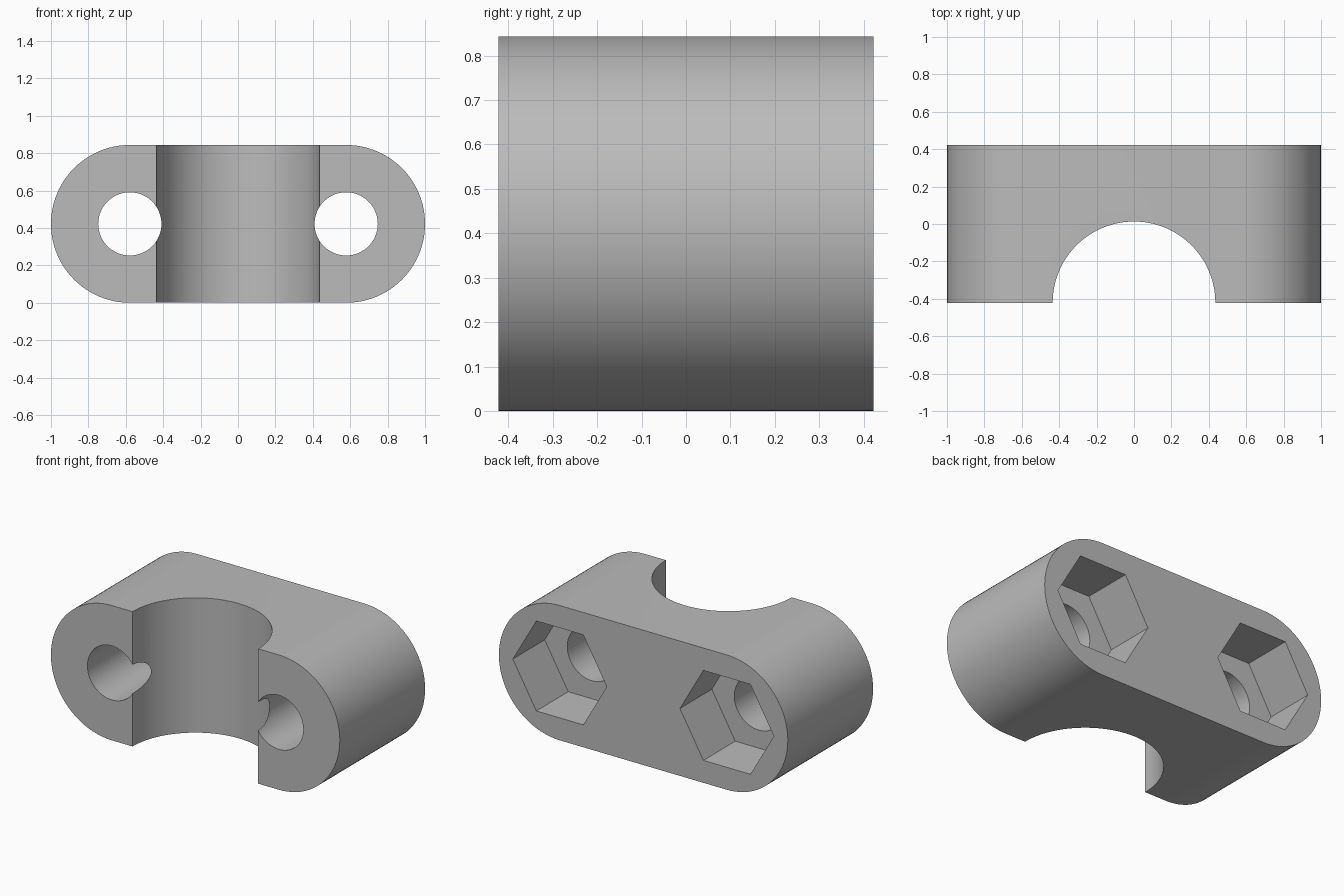
import bpy, bmesh
from math import pi, sin, cos, radians
from mathutils import Matrix

if "Cube" in bpy.data.objects:
    bpy.data.objects.remove(bpy.data.objects["Cube"], do_unlink=True)

R = 0.4217            # end radius, half height and half depth
BOLT_X = 1 - R        # bolt axis offset
SEG = 96

grey = bpy.data.materials.new("plain_grey")
grey.use_nodes = True
grey.diffuse_color = (0.5, 0.5, 0.5, 1)
grey.node_tree.nodes["Principled BSDF"].inputs["Base Color"].default_value = (0.5, 0.5, 0.5, 1)


def add_object(name, bm):
    bmesh.ops.recalc_face_normals(bm, faces=bm.faces)
    mesh = bpy.data.meshes.new(name)
    bm.to_mesh(mesh)
    bm.free()
    mesh.materials.append(grey)
    obj = bpy.data.objects.new(name, mesh)
    bpy.context.collection.objects.link(obj)
    return obj


def cutter(name, radius, sides, length, centre, along_y=True):
    bm = bmesh.new()
    turn = Matrix.Rotation(pi / 2, 4, 'X') if along_y else Matrix.Identity(4)
    bmesh.ops.create_cone(bm, cap_ends=True, segments=sides, radius1=radius,
                          radius2=radius, depth=length,
                          matrix=Matrix.Translation(centre) @ turn @ Matrix.Rotation(pi / 2, 4, 'Z'))
    return add_object(name, bm)


# Clamp body: round-ended profile pushed from front to back
bm = bmesh.new()
half = SEG // 2
profile = []
for side in (1, -1):
    for i in range(half + 1):
        a = -pi / 2 + pi * i / half
        profile.append(bm.verts.new((side * (BOLT_X + R * cos(a)), -R, R + side * R * sin(a))))
face = bm.faces.new(profile)
pushed = bmesh.ops.extrude_face_region(bm, geom=[face])["geom"]
bmesh.ops.translate(bm, vec=(0, 2 * R, 0),
                    verts=[v for v in pushed if isinstance(v, bmesh.types.BMVert)])
body = add_object("clamp_body", bm)

# Half-round saddle, then a bolt hole and a hexagonal nut pocket on each side
POCKET = 0.315
cutters = [cutter("saddle_cutter", 0.435, SEG, 2, (0, -R, R), along_y=False)]
for label, side in (("left", 1), ("right", -1)):
    x = side * BOLT_X
    cutters.append(cutter(label + "_bolt_cutter", 0.169, 64, 2, (x, 0, R)))
    nut = cutter(label + "_nut_cutter", 0.325, 6, 2 * POCKET, (x, R, R))
    # Turn the hexagon so its corners point sideways
    corner = max(v.co.z for v in nut.data.vertices)
    if corner - R > 0.3:
        nut.data.transform(Matrix.Translation((x, R, R)) @ Matrix.Rotation(radians(30), 4, 'Y')
                           @ Matrix.Translation((-x, -R, -R)))
    cutters.append(nut)

bpy.ops.object.select_all(action='DESELECT')
bpy.context.view_layer.objects.active = body
body.select_set(True)
for tool in cutters:
    mod = body.modifiers.new(tool.name, 'BOOLEAN')
    mod.operation = 'DIFFERENCE'
    mod.solver = 'EXACT'
    mod.object = tool
    bpy.ops.object.modifier_apply(modifier=mod.name)
    bpy.data.objects.remove(tool, do_unlink=True)

bpy.ops.object.shade_smooth_by_angle(angle=radians(30))
